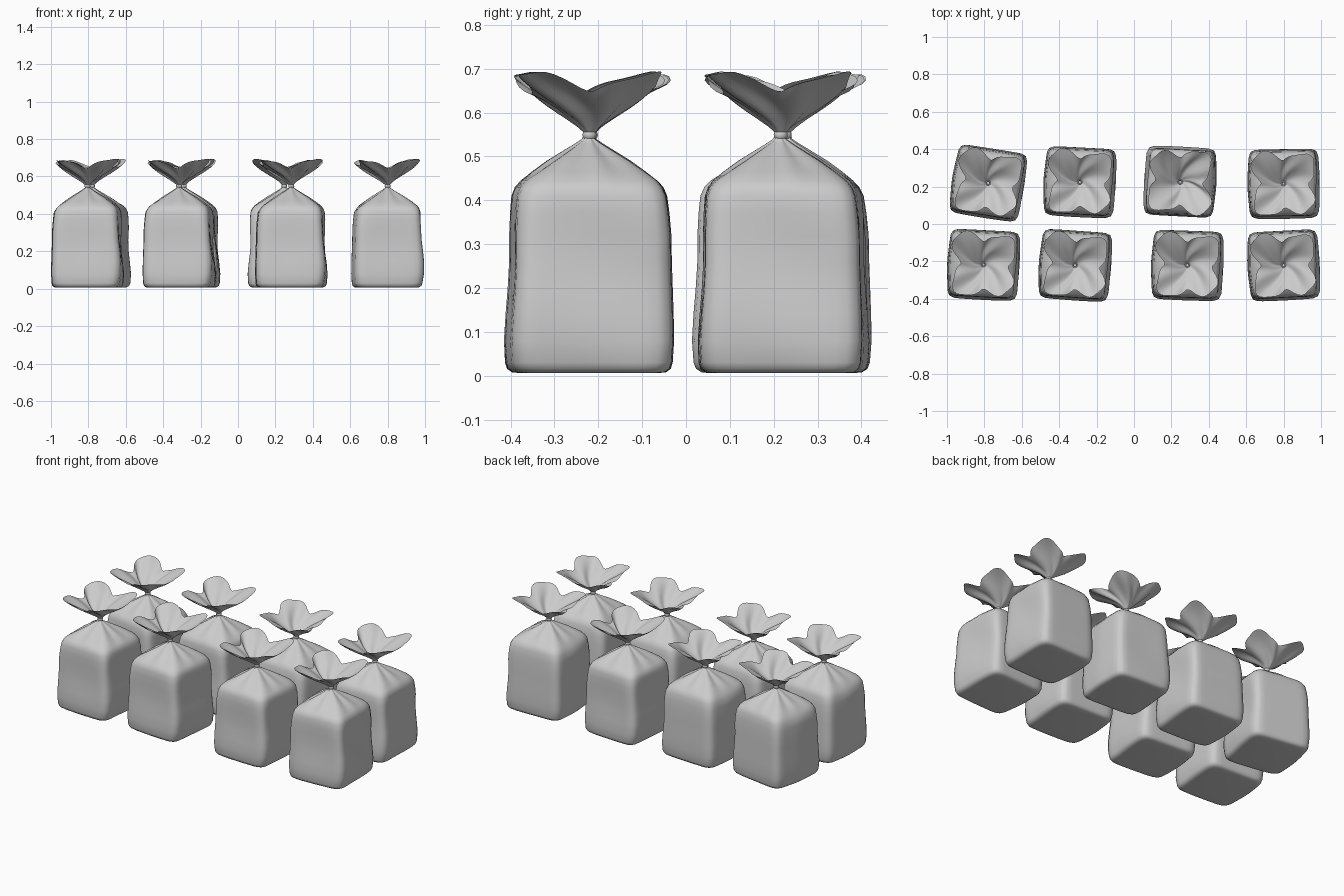
import bpy, bmesh, math
from math import sin, cos, pi

default_cube = bpy.data.objects.get("Cube")
if default_cube:
    bpy.data.objects.remove(default_cube, do_unlink=True)

film = bpy.data.materials.new("pale grey film")
film.use_nodes = True
film.diffuse_color = (0.6, 0.6, 0.6, 1)
film.node_tree.nodes["Principled BSDF"].inputs["Base Color"].default_value = film.diffuse_color

N = 64


def loft(name, rings, cap=False, angle=40):
    """Skin closed rings of points into one smooth mesh."""
    bm = bmesh.new()
    rows = [[bm.verts.new(p) for p in ring] for ring in rings]
    for a, b in zip(rows, rows[1:]):
        for i in range(len(a)):
            j = (i + 1) % len(a)
            bm.faces.new((a[i], a[j], b[j], b[i]))
    if cap:
        bm.faces.new(rows[0][::-1])
    mesh = bpy.data.meshes.new(name)
    bm.to_mesh(mesh)
    bm.free()
    mesh.materials.append(film)
    obj = bpy.data.objects.new(name, mesh)
    bpy.context.collection.objects.link(obj)
    bpy.ops.object.select_all(action="DESELECT")
    obj.select_set(True)
    bpy.context.view_layer.objects.active = obj
    bpy.ops.object.shade_smooth_by_angle(angle=math.radians(angle))
    return obj


def body_ring(z, half, power):
    """Rounded square section, softly dented on two sides and pleated near the neck."""
    ring = []
    for i in range(N):
        t = 2 * pi * i / N
        c, s = cos(t), sin(t)
        r = half * (abs(c) ** power + abs(s) ** power) ** (-1 / power)
        x, y = r * c, r * s
        side = max(0, c) ** 2
        x += side * 0.009 * sin(z * 17 + 1.2 * s) * min(1, half * 6)
        x -= max(0, -c) ** 2 * 0.01 * cos(t * 2) * (z < 0.42)
        y += max(0, -s) ** 2 * 0.006 * sin(z * 14 - 2)
        # creases running from the shoulders up to the tie
        gather = max(0, min(1, (z - 0.44) / 0.06))
        k = 1 + 0.09 * gather * sin(8 * t + 0.6)
        ring.append((x * k, y * k, z))
    return ring


# height, half width, squareness
body_profile = [(0.006, 0.15, 8), (0.008, 0.167, 8), (0.016, 0.177, 9), (0.03, 0.181, 10),
                (0.08, 0.184, 11), (0.14, 0.183, 11), (0.2, 0.181, 11), (0.26, 0.179, 11),
                (0.32, 0.178, 11), (0.37, 0.174, 10), (0.41, 0.169, 9), (0.43, 0.161, 8),
                (0.445, 0.149, 7), (0.465, 0.121, 6), (0.49, 0.085, 5), (0.515, 0.047, 4),
                (0.53, 0.025, 3), (0.54, 0.012, 2), (0.55, 0.009, 2)]


def frill_ring(f):
    """Section of the open top: four raised corners with dipping edges between them."""
    ring = []
    for i in range(N):
        t = 2 * pi * i / N
        corner = abs(sin(2 * t)) ** 1.4
        rim = 0.128 + 0.078 * corner + 0.008 * sin(3 * t + 1) + 0.007 * sin(10 * t)
        rise = 0.093 + 0.045 * corner + 0.005 * sin(t + 2) + 0.004 * sin(9 * t)
        r = 0.009 + (rim - 0.009) * f ** 1.12
        z = 0.551 + rise * f ** 0.95
        # pleats twist as they run into the tie
        a = t + 0.7 * (1 - f) ** 2
        r *= 1 + 0.13 * sin(pi * f) * sin(5 * t + 0.5)
        ring.append((r * cos(a), r * sin(a), z))
    return ring


def tie_ring(t):
    """One small section of the band round the neck."""
    return [((0.011 + 0.005 * cos(a)) * cos(t), (0.011 + 0.005 * cos(a)) * sin(t),
             0.549 + 0.009 * sin(a)) for a in (2 * pi * k / 10 for k in range(10))]


# centre x, centre y, turn in degrees
bags = [(-0.805, -0.217, -3), (-0.315, -0.22, -4), (0.285, -0.22, -2), (0.80, -0.22, 3),
        (-0.78, 0.22, -9), (-0.29, 0.225, -3), (0.247, 0.225, 177), (0.80, 0.216, 1)]

body = loft("bag_body", [body_ring(*p) for p in body_profile], cap=True, angle=50)
frill = loft("bag_frill", [frill_ring(k / 9) for k in range(10)], angle=50)
tie = loft("bag_tie", [tie_ring(2 * pi * k / 20) for k in range(21)])

# Repeat the three parts for every bag in the two rows
for part in (body, frill, tie):
    for n, (x, y, turn) in enumerate(bags):
        obj = part if n == 0 else part.copy()
        if n:
            obj.name = f"{part.name}_{n + 1}"
            bpy.context.collection.objects.link(obj)
        obj.location = (x, y, 0)
        obj.rotation_euler.z = math.radians(turn)
